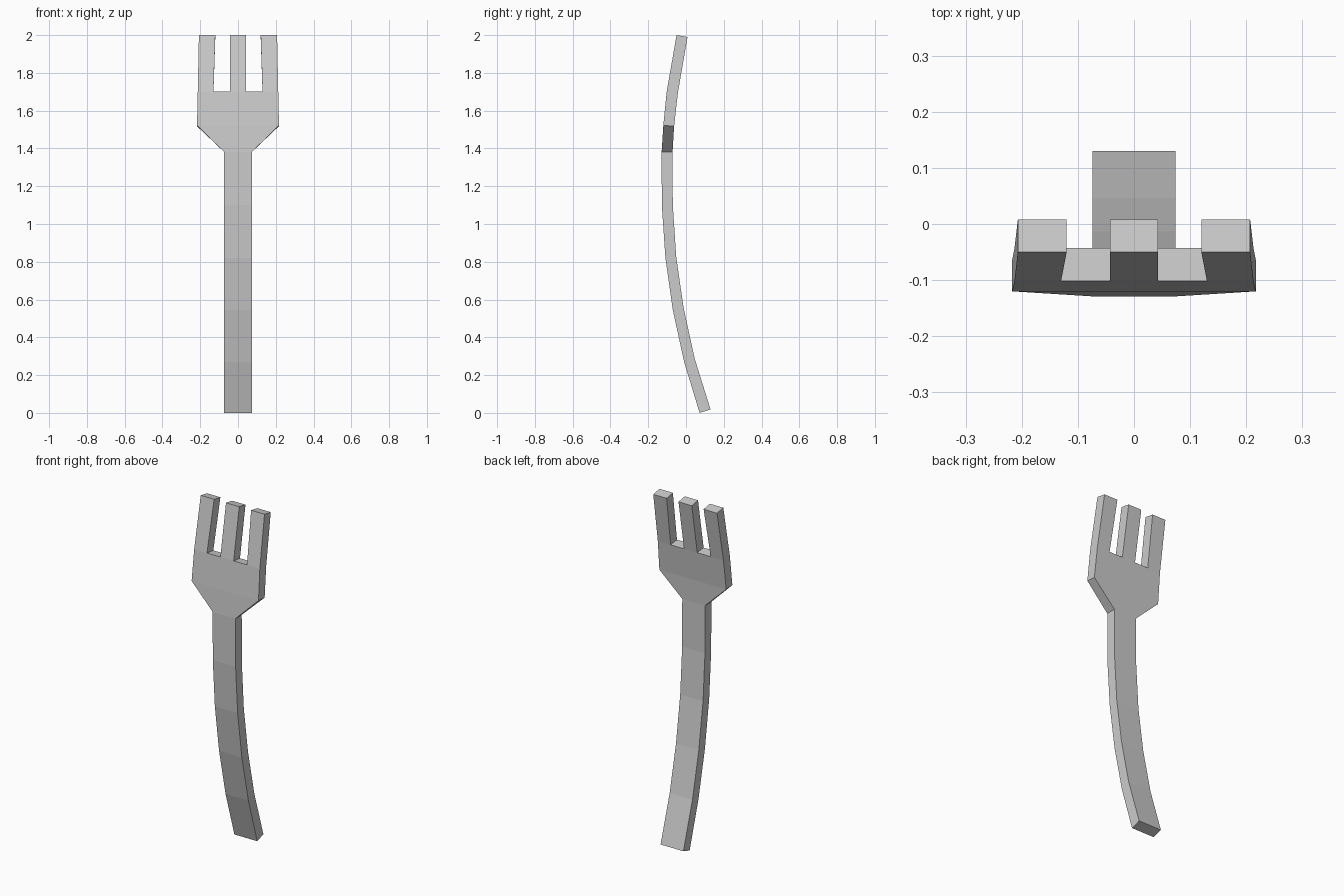
import bpy, bmesh

if "Cube" in bpy.data.objects:
    bpy.data.objects.remove(bpy.data.objects["Cube"])

# Bent side profile, bottom to top: (half width, front y, front z, back y, back z)
stations = [
    (0.074, 0.072, 0.000, 0.130, 0.018),
    (0.074, -0.010, 0.270, 0.046, 0.287),
    (0.074, -0.070, 0.545, -0.013, 0.557),
    (0.074, -0.109, 0.820, -0.052, 0.828),
    (0.074, -0.128, 1.100, -0.070, 1.103),
    (0.074, -0.129, 1.382, -0.071, 1.382),
    (0.217, -0.120, 1.522, -0.063, 1.518),
    (0.213, -0.102, 1.702, -0.043, 1.695),
    (0.207, -0.050, 2.000, 0.008, 1.990),
]
ROOT, TIP = 7, 8

# Flat layout as polygons of (x, station), counter-clockwise from the front
polys = []
for i in range(6):
    w0, w1 = stations[i][0], stations[i + 1][0]
    polys.append([(-w0, i), (w0, i), (w1, i + 1), (-w1, i + 1)])

# Head below the tines, then the three tines
root = [-0.213, -0.130, -0.043, 0.043, 0.130, 0.213]
tip = [-0.207, -0.120, -0.043, 0.043, 0.120, 0.207]
polys.append([(-0.217, 6), (0.217, 6)] + [(x, ROOT) for x in reversed(root)])
for k in (0, 2, 4):
    polys.append([(root[k], ROOT), (root[k + 1], ROOT),
                  (tip[k + 1], TIP), (tip[k], TIP)])

bm = bmesh.new()
cache = {}


def vert(point, back):
    key = (point, back)
    if key not in cache:
        x, i = point
        s = stations[i]
        cache[key] = bm.verts.new((x, s[3], s[4]) if back else (x, s[1], s[2]))
    return cache[key]


# Front and back skins, then walls along the outline
edges = {(p[k], p[(k + 1) % len(p)]) for p in polys for k in range(len(p))}
for p in polys:
    bm.faces.new([vert(q, False) for q in p])
    bm.faces.new([vert(q, True) for q in reversed(p)])
for a, b in sorted(edges):
    if (b, a) not in edges:
        bm.faces.new([vert(b, False), vert(a, False), vert(a, True), vert(b, True)])
bmesh.ops.recalc_face_normals(bm, faces=bm.faces)

mesh = bpy.data.meshes.new("fork")
bm.to_mesh(mesh)
bm.free()
bpy.context.collection.objects.link(bpy.data.objects.new("fork", mesh))
